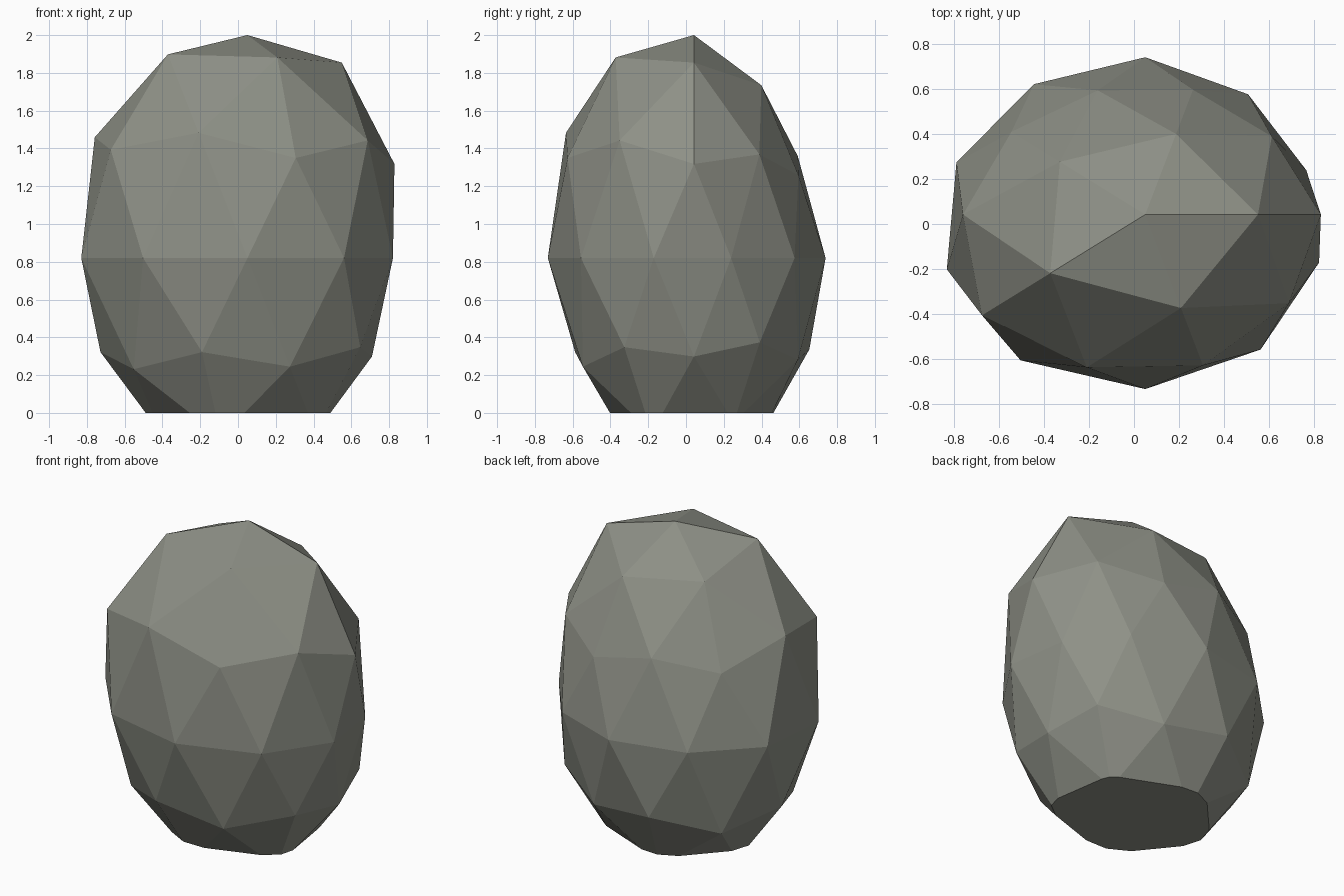
import bpy, bmesh, math
from mathutils import Vector

if "Cube" in bpy.data.objects:
    bpy.data.objects.remove(bpy.data.objects["Cube"])

# Radius factors per ring of the rock: height on unit sphere -> (start angle, step, factors)
RINGS = {
    1.0: (0, 360, [.922]),
    .8507: (0, 72, [.95, .84, .89, .99, .975]),
    .5257: (36, 72, [.815, .80, .95, .985, .925]),
    .4472: (0, 72, [.87, .765, .82, 1.0, .925]),
    0.0: (18, 36, [.75, .775, .82, .84, .88, .925, .94, .91, .87, .81]),
    -.4472: (36, 72, [.78, .845, .87, .87, .825]),
    -.5257: (0, 72, [.775, .80, .87, .875, .855]),
    -.8507: (36, 72, [.80, .85, .86, .87, .85]),
    -1.0: (0, 360, [.87]),
}
CENTRE = Vector((.05, .042, .82))
SCALE = Vector((1, .85, 1.28))


def radius(d):
    ring = min(RINGS, key=lambda h: abs(h - d.z))
    start, step, factors = RINGS[ring]
    angle = math.degrees(math.atan2(d.y, d.x))
    return factors[round((angle - start) / step) % len(factors)]


# Faceted boulder body: uneven stretched icosphere
bm = bmesh.new()
bmesh.ops.create_icosphere(bm, subdivisions=2, radius=1)
for v in bm.verts:
    d = v.co.normalized()
    v.co = CENTRE + d * SCALE * radius(d)

# Flat base: slice at the ground and cap
cut = bmesh.ops.bisect_plane(bm, geom=bm.verts[:] + bm.edges[:] + bm.faces[:],
                             plane_co=(0, 0, 0), plane_no=(0, 0, -1), clear_outer=True)
rim = [e for e in cut["geom_cut"] if isinstance(e, bmesh.types.BMEdge)]
bmesh.ops.contextual_create(bm, geom=rim)
bmesh.ops.recalc_face_normals(bm, faces=bm.faces[:])

mesh = bpy.data.meshes.new("boulder")
bm.to_mesh(mesh)
bm.free()
stone = bpy.data.materials.new("grey_stone")
stone.diffuse_color = (.27, .28, .24, 1)
stone.use_nodes = True
stone.node_tree.nodes["Principled BSDF"].inputs["Base Color"].default_value = stone.diffuse_color
mesh.materials.append(stone)
bpy.context.collection.objects.link(bpy.data.objects.new("boulder", mesh))
